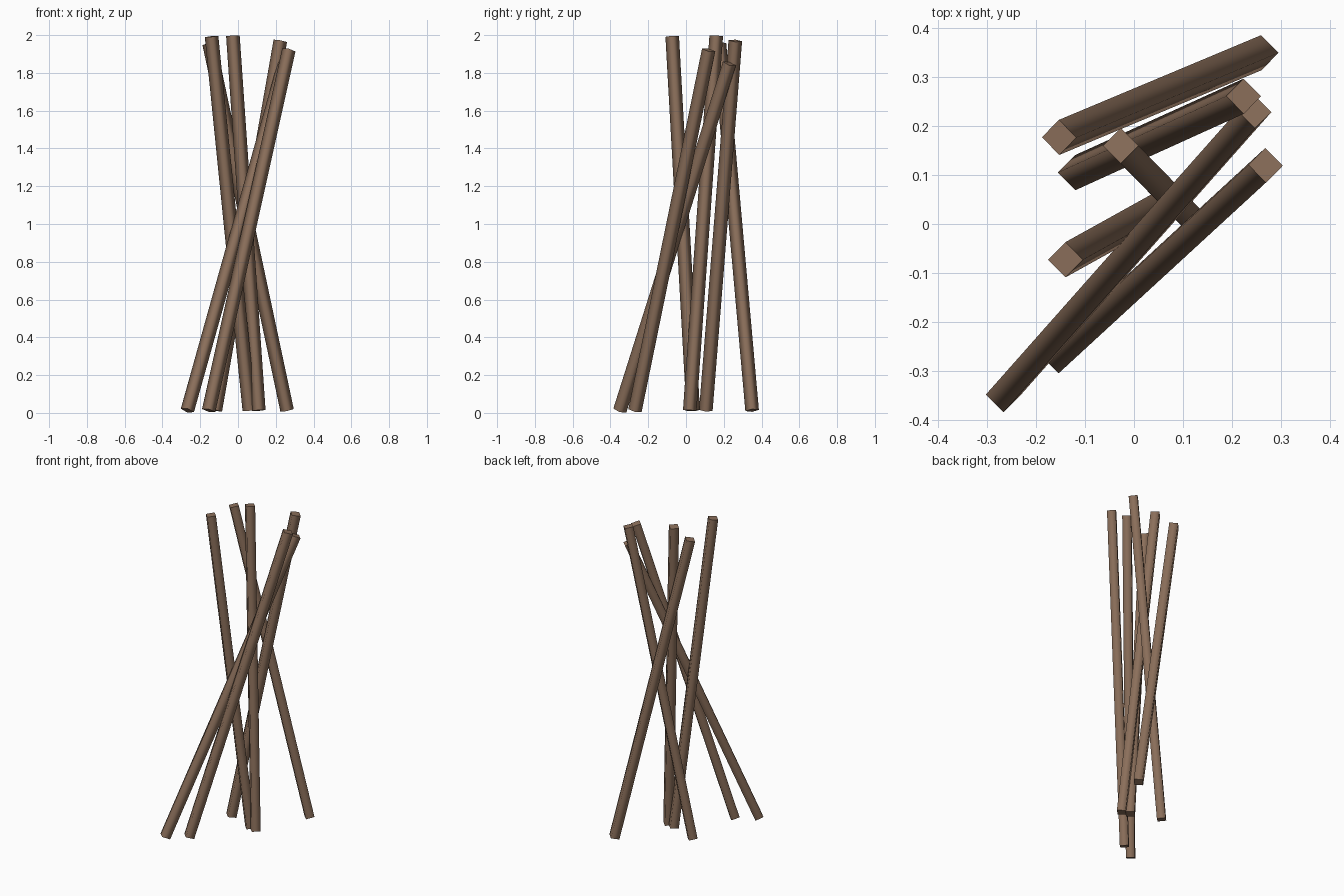
import bpy, bmesh
from mathutils import Vector, Matrix

if "Cube" in bpy.data.objects:
    bpy.data.objects.remove(bpy.data.objects["Cube"])

LENGTH, RADIUS, FOOT_Z = 1.993, 0.036, 0.013

wood = bpy.data.materials.new("brown wood")
wood.diffuse_color = (0.26, 0.16, 0.104, 1)
wood.use_nodes = True
wood.node_tree.nodes["Principled BSDF"].inputs["Base Color"].default_value = wood.diffuse_color


def pole(name, foot, head):
    """Four-sided pole of fixed length leaning from foot (x, y) to head (x, y)."""
    dx, dy = head[0] - foot[0], head[1] - foot[1]
    axis = Vector((dx, dy, (LENGTH ** 2 - dx * dx - dy * dy) ** 0.5))
    start = Vector((foot[0], foot[1], FOOT_Z))
    turn = Vector((0, 0, 1)).rotation_difference(axis)

    bm = bmesh.new()
    rings = []
    for z in (0, LENGTH):
        rings.append([bm.verts.new((RADIUS * x, RADIUS * y, z))
                      for x, y in ((1, 0), (0, 1), (-1, 0), (0, -1))])
    low, high = rings
    bm.faces.new(low[::-1])
    bm.faces.new(high)
    # soft-shaded sides, crisp end caps
    for i in range(4):
        j = (i + 1) % 4
        side = bm.faces.new((low[i], low[j], high[j], high[i]))
        side.smooth = True
    for ring in rings:
        for i in range(4):
            bm.edges.get((ring[i], ring[(i + 1) % 4])).smooth = False
    mesh = bpy.data.meshes.new(name)
    bm.to_mesh(mesh)
    bm.free()
    mesh.materials.append(wood)
    obj = bpy.data.objects.new(name, mesh)
    obj.matrix_world = Matrix.Translation(start) @ turn.to_matrix().to_4x4()
    bpy.context.collection.objects.link(obj)


# foot and head positions of the leaning bundle
pole("back_pole", (0.26, 0.35), (-0.153, 0.177))
pole("upright_pole", (0.11, 0.02), (-0.027, 0.16))
pole("left_pole", (0.06, 0.038), (-0.14, -0.073))
pole("back_right_pole", (-0.12, 0.105), (0.224, 0.261))
pole("front_left_pole", (-0.268, -0.35), (0.246, 0.23))
pole("front_right_pole", (-0.155, -0.27), (0.269, 0.12))
